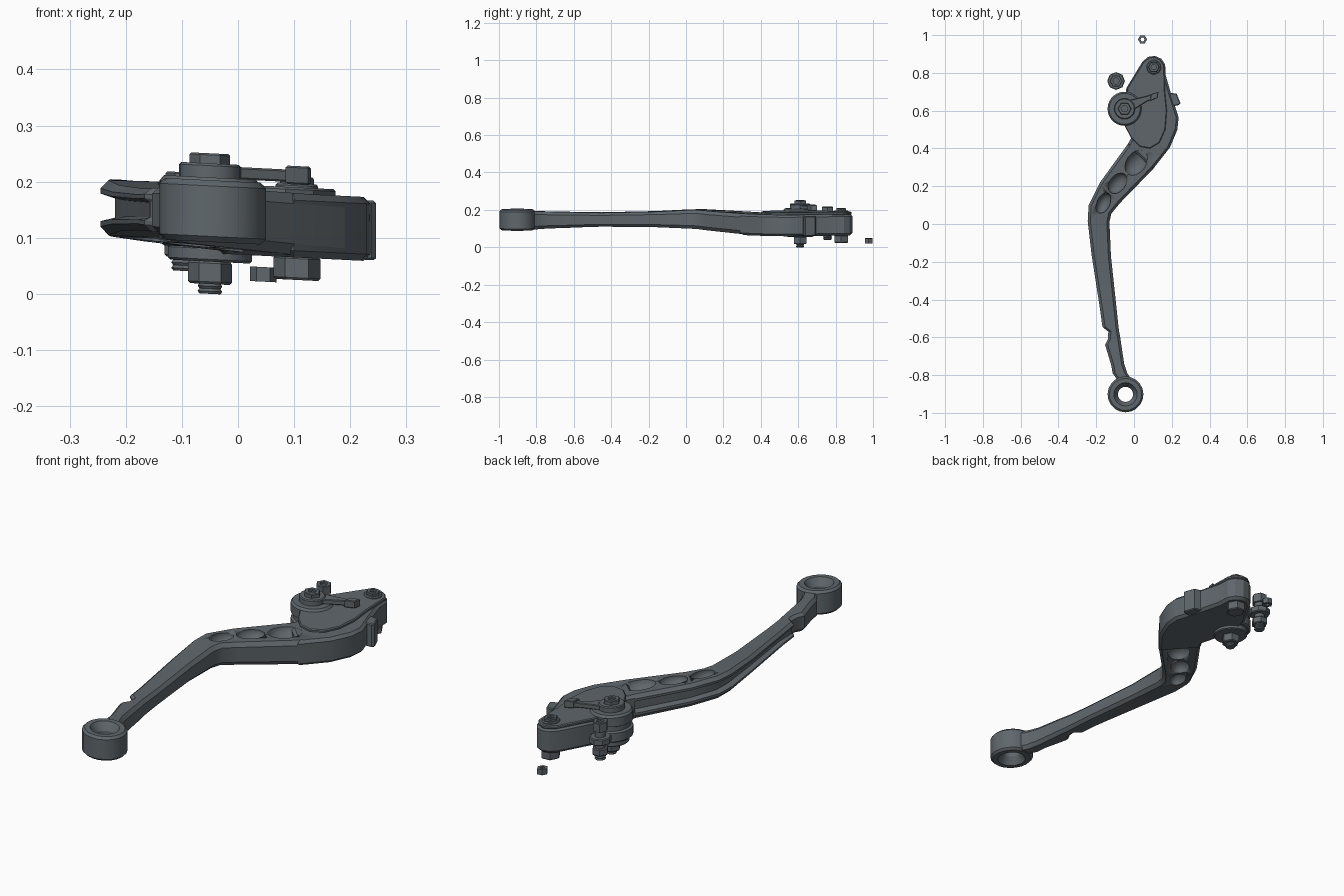
import bpy, bmesh, math
from mathutils import Matrix, Vector

cube = bpy.data.objects.get("Cube")
if cube:
    bpy.data.objects.remove(cube, do_unlink=True)

metal = bpy.data.materials.new("dark_grey_metal")
metal.use_nodes = True
COLOUR = (0.115, 0.135, 0.15, 1)
metal.diffuse_color = COLOUR
metal.node_tree.nodes["Principled BSDF"].inputs["Base Color"].default_value = COLOUR

ROLL = 0.05  # the whole assembly leans slightly towards +x


def finish(name, bm, angle=30):
    """Lean the part, clean its normals and link it."""
    for v in bm.verts:
        v.co.z -= ROLL * v.co.x
    bmesh.ops.recalc_face_normals(bm, faces=bm.faces)
    mesh = bpy.data.meshes.new(name)
    bm.to_mesh(mesh)
    bm.free()
    mesh.materials.append(metal)
    ob = bpy.data.objects.new(name, mesh)
    bpy.context.collection.objects.link(ob)
    bpy.ops.object.select_all(action='DESELECT')
    ob.select_set(True)
    bpy.context.view_layer.objects.active = ob
    bpy.ops.object.shade_smooth_by_angle(angle=math.radians(angle))
    return ob


def turned(name, at, profile, sides=24, closed=False):
    """Revolve (radius, z) points around a vertical axis."""
    bm = bmesh.new()
    rings = []
    for r, z in profile:
        if r == 0:
            rings.append([bm.verts.new((at[0], at[1], z))] * sides)
            continue
        rings.append([bm.verts.new((at[0] + r * math.cos(a), at[1] + r * math.sin(a), z))
                      for a in (math.tau * i / sides for i in range(sides))])
    pairs = list(zip(rings, rings[1:]))
    if closed:
        pairs.append((rings[-1], rings[0]))
    for low, high in pairs:
        for i in range(sides):
            j = (i + 1) % sides
            loop = list(dict.fromkeys((low[i], low[j], high[j], high[i])))
            bm.faces.new(loop)
    return finish(name, bm)


def disc(name, at, r, z0, z1, c=0.004, sides=24):
    return turned(name, at, [(0, z0), (r - c, z0), (r, z0 + c), (r, z1 - c),
                             (r - c, z1), (0, z1)], sides)


def socket_bolt(name, at, r, z0, z1):
    """Hexagonal head with a hexagonal recess."""
    s = r * 0.5
    return turned(name, at, [(0, z0), (r, z0), (r, z1 - 0.003), (r - 0.003, z1),
                             (s, z1), (s, z1 - 0.01), (0, z1 - 0.01)], 6)


def thread(name, at, r, z0, z1, turns):
    """Screw end with ridges."""
    step = (z1 - z0) / turns
    pts = [(0, z0)]
    for i in range(turns):
        pts += [(r * 0.85, z0 + i * step), (r, z0 + (i + 0.5) * step)]
    return turned(name, at, pts + [(r * 0.85, z1), (0, z1)], 16)


def slab(name, outline, z0, z1, bevel):
    """Extrude an outline upwards and chamfer its rims."""
    bm = bmesh.new()
    base = bm.faces.new([bm.verts.new((x, y, z0)) for x, y in outline])
    top = bmesh.ops.extrude_face_region(bm, geom=[base])["geom"]
    bmesh.ops.translate(bm, vec=(0, 0, z1 - z0),
                        verts=[g for g in top if isinstance(g, bmesh.types.BMVert)])
    rims = [e for e in bm.edges if abs(e.verts[0].co.z - e.verts[1].co.z) < 1e-5]
    bmesh.ops.bevel(bm, geom=rims, offset=bevel, segments=1, affect='EDGES')
    return finish(name, bm)


# Lever blade: stations of (left x, y, right x, y, half height, groove depth)
stations = [
    (-.085, -.83, -.01, -.83, .05, 0), (-.113, -.79, -.035, -.79, .048, 0),
    (-.12, -.75, -.052, -.74, .045, 0), (-.153, -.64, -.07, -.62, .042, 0),
    (-.138, -.61, -.073, -.6, .041, 0), (-.136, -.57, -.08, -.56, .04, 0),
    (-.167, -.545, -.083, -.535, .039, .01), (-.18, -.45, -.092, -.45, .037, .02),
    (-.225, -.16, -.122, -.17, .041, .024), (-.245, .015, -.13, .01, .049, .026),
    (-.24, .1, -.12, .055, .051, .026), (-.18, .22, -.075, .11, .052, .026),
    (-.035, .42, .1, .29, .055, .026), (.02, .5, .19, .405, .056, .02),
]
bm = bmesh.new()
sections = []
for lx, ly, rx, ry, h, g in stations:
    left, right = Vector((lx, ly, 0)), Vector((rx, ry, 0))
    across = (right - left).normalized()
    mid = 0.142 - 0.015 * max(0, (ly - 0.1) / 0.4)
    c = 0.014
    half = [(right, 0, .65 * h), (right, -c, h), (left, c, h),
            (left, 0, .7 * h), (left, 0, .5 * h), (left, g, .35 * h)]
    pts = half + [(p, d, -z) for p, d, z in reversed(half)]
    sections.append([bm.verts.new(p + across * d + Vector((0, 0, mid + z)))
                     for p, d, z in pts])
for a, b in zip(sections, sections[1:]):
    for i in range(len(a)):
        j = (i + 1) % len(a)
        bm.faces.new((a[i], a[j], b[j], b[i]))
bm.faces.new(sections[0])
bm.faces.new(sections[-1])
blade = finish("lever_blade", bm)

# Oval finger dimples cut into both broad faces
bm = bmesh.new()
for x, y, long, short, turn in ((.012, .325, .075, .052, 55), (-.087, .215, .062, .042, 52),
                                (-.162, .11, .058, .035, 65)):
    for z in (.187, .09):
        m = (Matrix.Translation((x, y, z)) @ Matrix.Rotation(math.radians(turn), 4, 'Z')
             @ Matrix.Diagonal((long, short, .04, 1)))
        bmesh.ops.create_uvsphere(bm, u_segments=16, v_segments=10, radius=1, matrix=m)
cutter = finish("dimple_cutter", bm)
cutter.hide_render = True
cut = blade.modifiers.new("dimples", 'BOOLEAN')
cut.operation, cut.solver, cut.object = 'DIFFERENCE', 'EXACT', cutter
bpy.context.view_layer.objects.active = blade
bpy.ops.object.modifier_apply(modifier=cut.name)
bpy.data.objects.remove(cutter, do_unlink=True)

# Ring at the lever's tip, dished towards its hole
half = [(.04, .02), (.062, .055), (.085, .055), (.095, .045)]
turned("tip_ring", (-.045, -.902), half + [(r, -z) for r, z in reversed(half)], 20, True)
ring = bpy.context.object
ring.location.z = .145

# Head body, cover plate and side tab
slab("head_body", [(.1, .29), (.19, .405), (.23, .5), (.236, .565), (.2, .675), (.167, .79),
                   (.165, .845), (.145, .875), (.11, .89), (.075, .885), (.045, .86),
                   (-.04, .72), (-.06, .61), (-.015, .455), (-.035, .42)], .07, .184, .012)
slab("cover_plate", [(.05, .86), (.08, .882), (.11, .886), (.14, .87), (.16, .84), (.164, .7),
                     (.174, .6), (.166, .5), (.135, .43), (.085, .4), (.03, .41),
                     (-.015, .455), (-.05, .52), (-.036, .72)], .18, .195, .004)
slab("side_tab", [(.19, .62), (.238, .63), (.246, .64), (.226, .69), (.19, .695)],
     .072, .178, .004)

# Adjuster barrel on the pivot, with a groove around it
PIVOT = (-.05, .61)
turned("pivot_barrel", PIVOT, [(0, .08), (.082, .08), (.09, .086), (.09, .125), (.08, .13),
                               (.08, .15), (.09, .155), (.09, .195), (.082, .205), (0, .205)], 28)
disc("pivot_lower_washer", PIVOT, .075, .055, .082)
disc("pivot_nut", PIVOT, .039, .015, .056, sides=6)
thread("pivot_thread", PIVOT, .022, -.0025, .016, 2)
disc("pivot_collar", PIVOT, .055, .2, .23)
socket_bolt("pivot_bolt", PIVOT, .036, .228, .248)

# Pointer arm reaching from the pivot across the plate
slab("pointer_arm", [(-.05, .575), (.07, .65), (.125, .672), (.13, .7), (.07, .678),
                     (-.07, .645)], .204, .226, .003)
slab("pointer_tip", [(.085, .65), (.125, .668), (.13, .7), (.09, .688)], .2, .233, .003)

# Bolt through the narrow end of the head
END = (.105, .83)
disc("end_washer", END, .038, .19, .202)
socket_bolt("end_bolt", END, .03, .2, .214)
disc("end_nut", END, .042, .03, .072, sides=6)

# Loose adjusting screw beside the head
SCREW = (-.095, .757)
socket_bolt("screw_head", SCREW, .034, .17, .212)
disc("screw_collar", SCREW, .047, .112, .142, sides=8)
disc("screw_shank", SCREW, .022, .07, .175)
disc("screw_nut", SCREW, .036, .06, .092, sides=6)
thread("screw_thread", SCREW, .024, .036, .065, 3)

# Small loose nut behind the head
turned("loose_nut", (.045, .977), [(.011, .024), (.024, .024), (.024, .05), (.011, .05)], 6, True)
